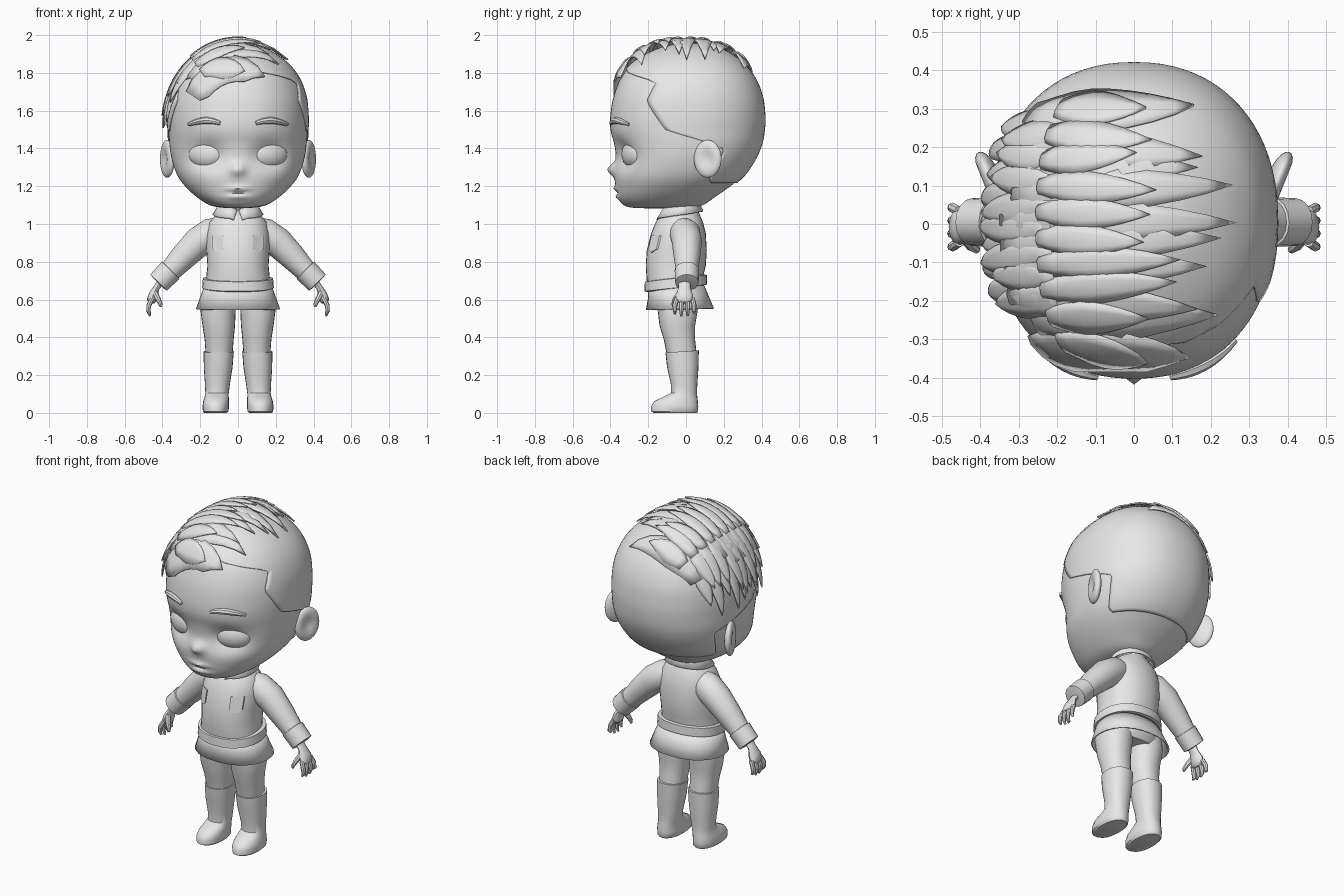
import bpy, bmesh, math, random
from mathutils import Vector, Matrix
from mathutils.bvhtree import BVHTree

if "Cube" in bpy.data.objects:
    bpy.data.objects.remove(bpy.data.objects["Cube"])

random.seed(4)
grey = bpy.data.materials.new("plain_grey")
grey.diffuse_color = (0.8, 0.8, 0.8, 1)
grey.use_nodes = True
grey.node_tree.nodes["Principled BSDF"].inputs["Base Color"].default_value = grey.diffuse_color


def make(name, rows, closed=True, caps=True, thick=0, sharp=40):
    """Skin a grid of point rows into a smooth object."""
    n = len(rows[0])
    verts = [Vector(p) for r in rows for p in r]
    faces = [(i * n + j, i * n + (j + 1) % n, (i + 1) * n + (j + 1) % n, (i + 1) * n + j)
             for i in range(len(rows) - 1) for j in range(n if closed else n - 1)]
    if caps and closed:
        faces += [tuple(range(n)), tuple(range((len(rows) - 1) * n, len(rows) * n))]
    me = bpy.data.meshes.new(name)
    me.from_pydata(verts, [], faces)
    bm = bmesh.new()
    bm.from_mesh(me)
    bmesh.ops.remove_doubles(bm, verts=bm.verts, dist=0.0005)
    bmesh.ops.recalc_face_normals(bm, faces=bm.faces)
    bm.to_mesh(me)
    bm.free()
    me.shade_smooth()
    me.set_sharp_from_angle(angle=math.radians(sharp))
    me.materials.append(grey)
    ob = bpy.data.objects.new(name, me)
    bpy.context.collection.objects.link(ob)
    if thick:
        mod = ob.modifiers.new("thickness", 'SOLIDIFY')
        mod.thickness, mod.offset = thick, -1
    return BVHTree.FromPolygons(verts, faces)


def ring(z, cx, rx, yf, yb, n=24, e=2.2, tilt=0):
    """Rounded cross-section at height z; tilt raises the back."""
    out = []
    for k in range(n):
        a = 2 * math.pi * k / n
        s, c = math.sin(a), math.cos(a)
        x = cx + rx * math.copysign(abs(s) ** (2 / e), s)
        y = (yf + yb) / 2 - (yb - yf) / 2 * math.copysign(abs(c) ** (2 / e), c)
        out.append((x, y, z - tilt * c))
    return out


def tube(name, path, n=12, flat=1.0):
    """Tapered limb along (x, y, z, radius) points."""
    pts = [Vector(p[:3]) for p in path]
    rows = []
    for i, p in enumerate(pts):
        t = (pts[min(i + 1, len(pts) - 1)] - pts[max(i - 1, 0)]).normalized()
        u = t.cross(Vector((0, 1, 0))).normalized()
        v = t.cross(u)
        rows.append([p + path[i][3] * (u * math.cos(k * math.tau / n) * flat
                                       + v * math.sin(k * math.tau / n)) for k in range(n)])
    make(name, rows)


def ellipsoid(name, loc, size, rot=0, dish=0):
    """Ball with optional hollow on its local +x side."""
    rows = []
    for i in range(17):
        p = math.pi * i / 16
        row = []
        for k in range(24):
            a = k * math.tau / 24
            v = Vector((math.sin(p) * math.cos(a), math.sin(p) * math.sin(a), math.cos(p)))
            if dish * v.x > 0:
                v.x *= 1 - abs(dish) * math.exp(-(v.y ** 2 + v.z ** 2) / 0.3)
            v = Vector((v.x * size[0], v.y * size[1], v.z * size[2]))
            row.append(Matrix.Rotation(rot, 3, 'Z') @ v + Vector(loc))
        rows.append(row)
    make(name, rows, caps=False, sharp=60)


# ---- head: smooth loft with face relief ----
HEAD = [(1.083, .01, -.2, -.1), (1.086, .08, -.28, .03), (1.10, .15, -.33, .09), (1.14, .215, -.36, .15),
        (1.20, .28, -.372, .235), (1.26, .322, -.378, .305), (1.34, .35, -.372, .36),
        (1.42, .363, -.38, .395), (1.5, .367, -.4, .41), (1.58, .367, -.4, .412),
        (1.68, .355, -.382, .398), (1.78, .315, -.34, .355), (1.86, .245, -.265, .285),
        (1.92, .15, -.15, .19), (1.945, .06, -.05, .09), (1.948, .002, .01, .015)]


def profile(t):
    i = min(int(t), len(HEAD) - 2)
    f = t - i
    p = [HEAD[max(0, min(len(HEAD) - 1, i + d))] for d in (-1, 0, 1, 2)]
    return [0.5 * (2 * b + (c - a) * f + (2 * a - 5 * b + 4 * c - d) * f * f
                   + (3 * b - a - 3 * c + d) * f ** 3) for a, b, c, d in zip(*p)]


def bump(x, z, x0, z0, sx, sz):
    return math.exp(-((x - x0) / sx) ** 2 - ((z - z0) / sz) ** 2)


def face_relief(p):
    x, y, z = p
    if y < 0:
        ax = abs(x)
        y += .045 * bump(ax, z, .165, 1.365, .085, .065)    # eye sockets
        y -= .042 * bump(ax, z, 0, 1.29, .035, .032)        # nose
        y -= .016 * bump(ax, z, 0, 1.187, .055, .014)       # upper lip
        y += .012 * bump(ax, z, 0, 1.166, .06, .01)         # mouth line
        y -= .012 * bump(ax, z, 0, 1.145, .05, .014)        # lower lip
    return (x, y, z)


rows = []
for i in range(15 * 5 + 1):
    z, w, yf, yb = profile(i / 5)
    rows.append([face_relief(p) for p in ring(z, 0, w, yf, yb, 96)])
head = make("head", rows, sharp=70)


def front(tree, x, z):
    return tree.ray_cast(Vector((x, -2, z)), Vector((0, 1, 0)))[0].y


# ---- close-cropped hair shell with hairline ----
LINE = [(1.2, 130), (1.24, 118), (1.40, 118), (1.44, 100), (1.5, 76), (1.65, 60),
        (1.75, 66), (1.78, 42), (1.82, 0), (2, 0)]
rows = []
for i in range(22, 76):
    z, w, yf, yb = profile(i / 5)
    a0 = next(a + (b - a) * (z - z0) / (z1 - z0)
              for (z0, a), (z1, b) in zip(LINE, LINE[1:]) if z <= z1)
    row = []
    for k in range(49):
        a = math.radians(a0 + (360 - 2 * a0) * k / 48)
        s, c = math.sin(a), math.cos(a)
        x = w * math.copysign(abs(s) ** (2 / 2.2), s)
        y = (yf + yb) / 2 - (yb - yf) / 2 * math.copysign(abs(c) ** (2 / 2.2), c)
        row.append((x * 1.02, y * 1.02, 1.52 + (z - 1.52) * 1.02))
    rows.append(row)
make("hair_cap", rows, closed=False, thick=.006, sharp=60)


# ---- leaf-shaped hair locks swept over the crown ----
def lock(name, y0, y1, a0, a1, width, lift):
    rows = []
    for i in range(9):
        t = i / 8
        w = width * (.55 + 1.5 * t if t < .3 else 1.0 - ((t - .3) / .7) ** 2)
        a = math.radians(a0 + (a1 - a0) * t)
        row = []
        for d, h in ((-1, -.03), (-.4, 0), (.4, 0), (1, -.03)):
            y = max(-.385, min(.36, y0 + (y1 - y0) * t + d * w))
            s = (1 - abs(y / .42) ** 2.5) ** .4
            r = s * (lift + h * (1 - t))
            row.append((.378 * r * math.sin(a), y, 1.52 + .43 * r * math.cos(a)))
        rows.append(row)
    make(name, rows, closed=False, thick=.008, sharp=30)


for k in range(10):
    y = -.33 + .068 * k
    lock("crown_lock", y, y + random.uniform(-.04, .03), -52 + random.uniform(-8, 6),
         random.uniform(22, 42), .06, 1.075 + random.uniform(-.01, .01))
    lock("top_lock", y + .02, y + random.uniform(-.04, .06), -38, random.uniform(0, 20), .045, 1.1)
for k in range(8):
    y = -.2 + .062 * k
    lock("side_lock", y, y + random.uniform(-.03, .03), -32, random.uniform(-88, -68), .045, 1.08)
    lock("side_under_lock", y + .03, y + .02, -50, random.uniform(-92, -78), .035, 1.06)
lock("fringe", -.33, -.35, -60, 32, .07, 1.07)

# ---- torso, collar, belt and skirt ----
torso = make("jacket", [ring(*r, n=32) for r in (
    (1.075, 0, .085, -.11, .06), (1.045, 0, .12, -.135, .075), (1.01, 0, .152, -.16, .09),
    (.95, 0, .168, -.185, .105), (.86, 0, .168, -.208, .11), (.78, 0, .162, -.213, .105),
    (.70, 0, .17, -.208, .085), (.65, 0, .175, -.2, .085))])
make("neck", [ring(z, 0, .08, -.1, .055) for z in (1.02, 1.13)])
make("belt", [ring(z, 0, rx, yf, yb, 32, tilt=.018) for z, rx, yf, yb in (
    (.715, .172, -.205, .095), (.712, .186, -.218, .11), (.662, .19, -.22, .112), (.658, .175, -.205, .095))])
make("skirt", [ring(z, 0, rx, yf, yb, 32, tilt=.004) for z, rx, yf, yb in (
    (.675, .178, -.2, .095), (.62, .198, -.2, .118), (.55, .223, -.212, .148))], caps=False, thick=.008)
# collar: flared band opened at the front
rows = []
for z, rx, yf, yb in ((1.105, .09, -.115, .06), (1.1, .105, -.125, .07), (1.05, .135, -.158, .092)):
    r = ring(z, 0, rx, yf, yb, 40, tilt=.018)
    r = r[1:]
    gap = .004 if z > 1.06 else .022
    r[0], r[-1] = (gap, r[0][1], r[0][2] - .01), (-gap, r[-1][1], r[-1][2] - .01)
    rows.append(r)
make("collar", rows, closed=False, thick=.008)

HIPS = ((.655, 0, .16, -.18, .085), (.59, 0, .175, -.17, .085), (.55, 0, .15, -.13, .06))
make("hips", [ring(*r) for r in HIPS])

# ---- paired parts ----
for s in (-1, 1):
    # face details
    ellipsoid("eye", (s * .165, front(head, s * .165, 1.37) + .02, 1.37), (.103, .056, .076), s * .4)
    brow = []
    for i in range(9):
        t = i / 8
        x, z = .095 + .168 * t, 1.522 + .026 * math.sin(math.pi * (.15 + .8 * t))
        brow.append((s * x, front(head, s * x, z) - .004, z, .006 + .012 * math.sin(math.pi * (.12 + .8 * t))))
    tube("eyebrow", brow, 8)
    ellipsoid("ear", (s * .375, .115, 1.345), (.03, .078, .1), -s * .38, dish=s * .8)
    # sleeve, cuff and hand
    tube("sleeve", [(s * x, y, z, r) for x, y, z, r in (
        (.08, -.02, .97, .07), (.14, -.005, .95, .082), (.21, .005, .905, .08), (.29, .005, .825, .07),
        (.36, .005, .75, .058), (.39, .005, .72, .055))], 16)
    tube("cuff", [(s * x, .005, z, r) for x, z, r in (
        (.355, .757, .054), (.357, .755, .065), (.42, .69, .062), (.422, .688, .045))], 16)
    tube("hand", [(s * x, -.008, z, r) for x, z, r in (
        (.405, .70, .032), (.432, .662, .031), (.448, .625, .045), (.458, .595, .046), (.462, .583, .03))],
        12, .55)
    for k, tip in enumerate((.524, .512, .514, .53)):
        y = -.047 + .027 * k
        yt = y * 1.25
        tube("finger", [(s * .455, y, .605, .013), (s * .472, yt, .57, .013),
                        (s * .475, yt, .54, .011), (s * .465, yt, tip, .006)], 8)
    tube("thumb", [(s * .44, -.035, .635, .016), (s * .422, -.058, .6, .014),
                   (s * .41, -.066, .575, .011), (s * .408, -.066, .56, .006)], 8)
    # chest pocket following the jacket
    shape = [(-.03, .94), (.03, .94), (.028, .868), (0, .85), (-.028, .868)]
    outline = [(s * .108 + dx, z) for dx, z in shape]
    make("pocket", [[(x, front(torso, x, z) + d, z) for x, z in outline] for d in (.004, -.009)], sharp=20)
    # trouser leg, boot and foot
    make("trouser_leg", [ring(z, s * cx, rx, yf, yb) for z, cx, rx, yf, yb in (
        (.64, .095, .085, -.16, .07), (.56, .106, .095, -.152, .065), (.46, .102, .086, -.14, .048),
        (.39, .1, .077, -.118, .048), (.30, .1, .07, -.1, .058))])
    make("boot", [ring(z, s * cx, rx, yf, yb, tilt=t) for z, cx, rx, yf, yb, t in (
        (.325, .102, .07, -.1, .06, .006), (.325, .102, .08, -.109, .068, .006),
        (.24, .105, .076, -.1, .066, 0), (.15, .109, .066, -.08, .06, 0),
        (.105, .111, .062, -.08, .058, 0), (.085, .113, .064, -.12, .06, 0),
        (.062, .116, .068, -.168, .063, 0), (.035, .118, .07, -.185, .065, 0),
        (.008, .118, .068, -.184, .064, 0), (0, .118, .06, -.17, .058, 0))])
